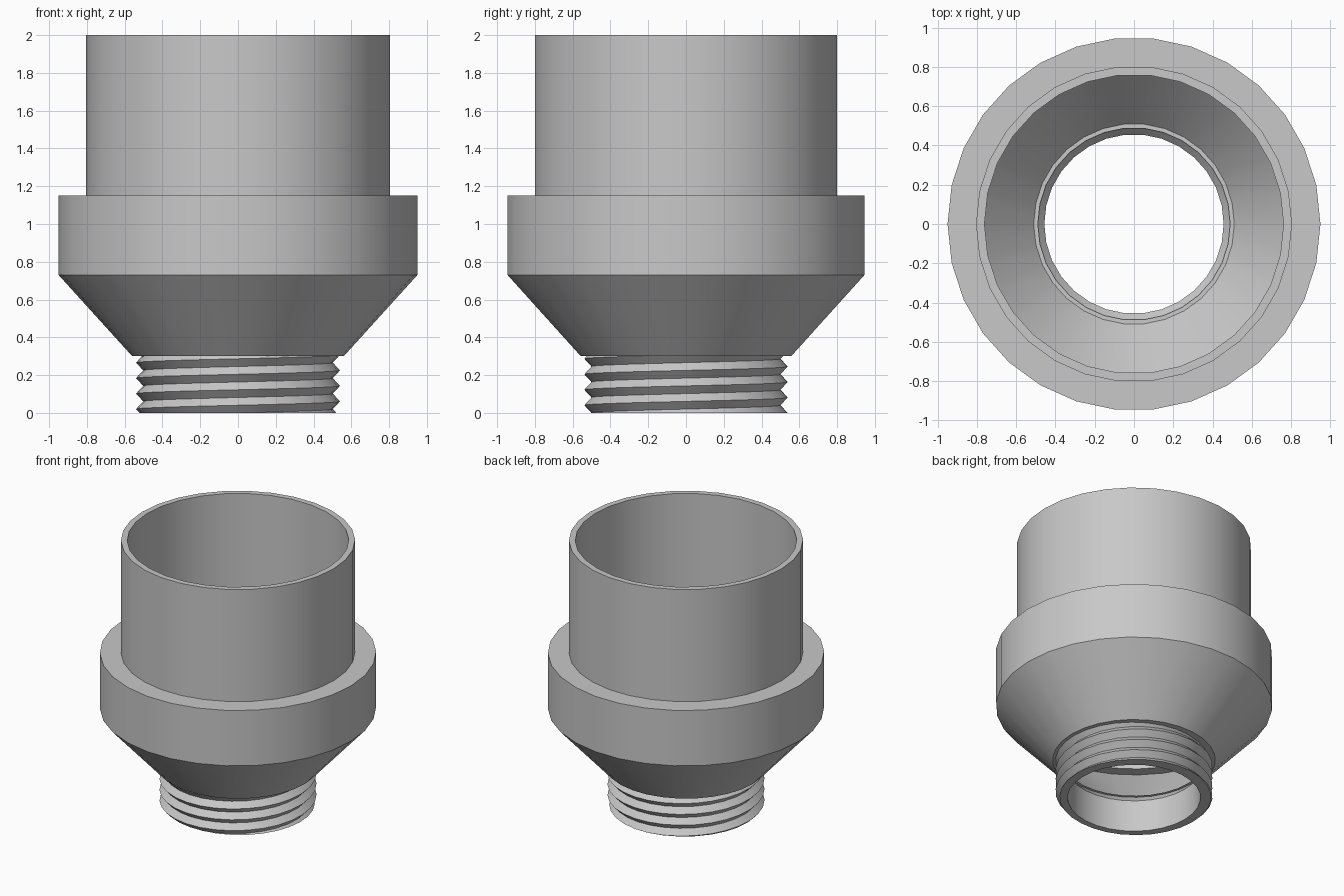
import bpy, bmesh, math

if "Cube" in bpy.data.objects:
    bpy.data.objects.remove(bpy.data.objects["Cube"])

SIDES = 30
BORE = 0.457

grey = bpy.data.materials.new("light grey")
grey.diffuse_color = (0.58, 0.58, 0.58, 1)
grey.use_nodes = True
grey.node_tree.nodes["Principled BSDF"].inputs["Base Color"].default_value = grey.diffuse_color


def build(name, columns, angle):
    """Skin a ring of vertical point columns into a mesh."""
    bm = bmesh.new()
    cols = [[bm.verts.new(p) for p in col] for col in columns]
    for a, b in zip(cols, cols[1:]):
        for j in range(len(a) - 1):
            bm.faces.new((a[j], b[j], b[j + 1], a[j + 1]))
    bmesh.ops.remove_doubles(bm, verts=bm.verts, dist=0.0005)
    mesh = bpy.data.meshes.new(name)
    bm.to_mesh(mesh)
    bm.free()
    mesh.materials.append(grey)
    obj = bpy.data.objects.new(name, mesh)
    bpy.context.collection.objects.link(obj)
    bpy.ops.object.select_all(action='DESELECT')
    obj.select_set(True)
    bpy.context.view_layer.objects.active = obj
    bpy.ops.object.shade_smooth_by_angle(angle=math.radians(angle))
    return obj


def polar(r, t, z):
    return (r * math.cos(t), r * math.sin(t), z)


angles = [2 * math.pi * i / SIDES for i in range(SIDES + 1)]

# Hollow body: outside from the thread shoulder up to the lip, then back down the bore
profile = [(0.49, 0.30), (0.56, 0.30), (0.95, 0.73), (0.95, 1.15), (0.805, 1.15),
           (0.805, 2.0), (0.762, 2.0), (0.762, 0.67), (0.845, 0.67),
           (BORE, 0.24), (BORE, 0.0)]
build("adapter_body", [[polar(r, t, z) for r, z in profile] for t in angles], 30)

# Screw thread: V-shaped helical ridge trimmed flat at both ends
PITCH, ROOT, TIP, TOP = 0.082, 0.502, 0.54, 0.30


def thread_radius(z, t):
    phase = ((z - 0.02) / PITCH - (t - math.pi) / (2 * math.pi)) % 1.0
    return ROOT + (TIP - ROOT) * abs(1 - 2 * phase)


columns = []
for t in angles:
    col = [polar(BORE, t, 0)]
    for k in range(-6, 14):
        z = 0.02 + PITCH * (k / 2 + (t - math.pi) / (2 * math.pi))
        z = min(max(z, 0.0), TOP)
        col.append(polar(thread_radius(z, t), t, z))
    columns.append(col)
build("screw_thread", columns, 30)
